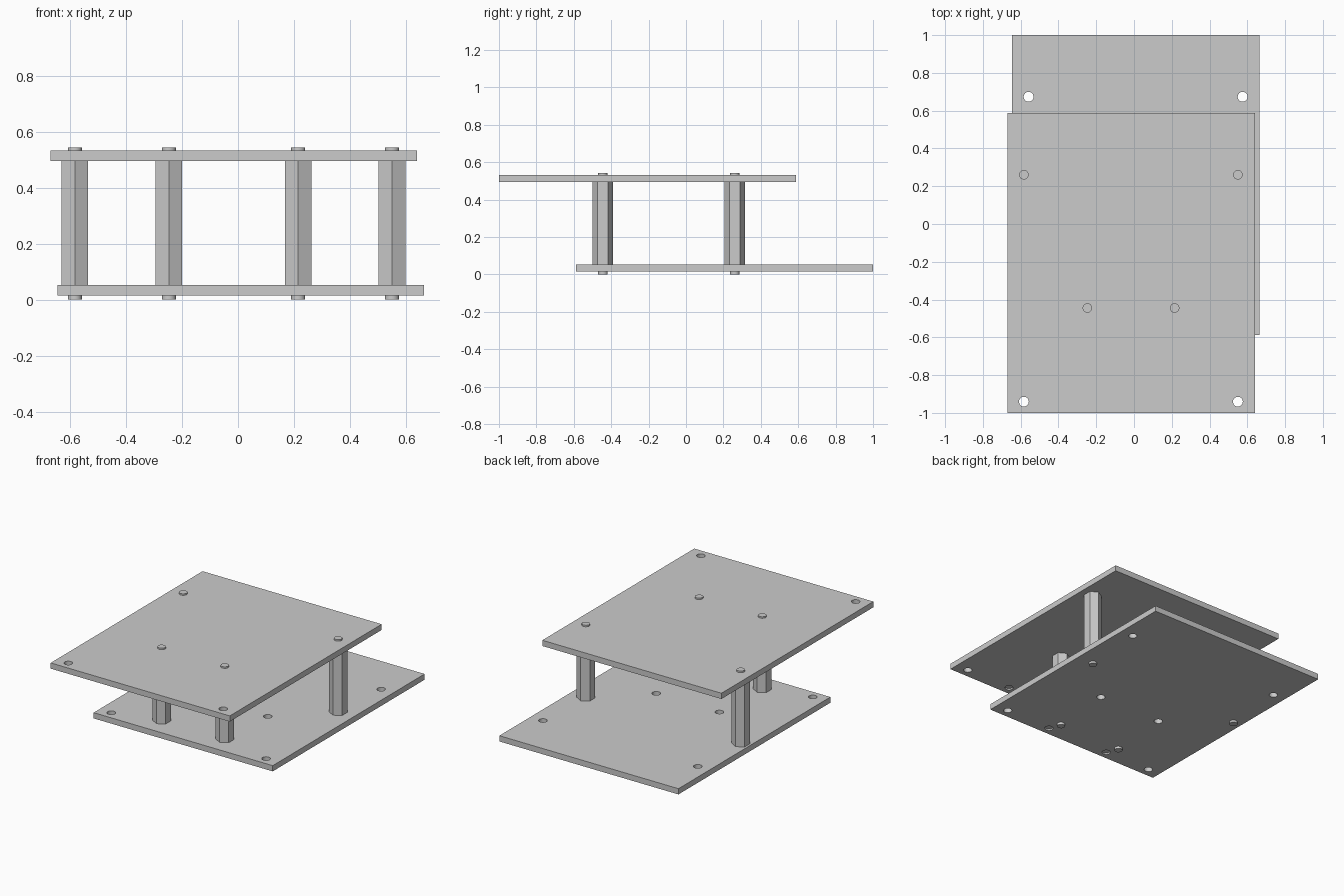
import bpy, bmesh
from math import sin, cos, tau

if "Cube" in bpy.data.objects:
    bpy.data.objects.remove(bpy.data.objects["Cube"])


def add_object(name, bm):
    mesh = bpy.data.meshes.new(name)
    bmesh.ops.recalc_face_normals(bm, faces=bm.faces)
    bm.to_mesh(mesh)
    bm.free()
    ob = bpy.data.objects.new(name, mesh)
    bpy.context.collection.objects.link(ob)
    return ob


def prism(bm, x, y, z0, z1, r, sides):
    """Upright prism with a vertex pointing along +y."""
    ring = [bm.verts.new((x + r * sin(tau * i / sides), y + r * cos(tau * i / sides), z0))
            for i in range(sides)]
    base = bm.faces.new(ring)
    bmesh.ops.translate(
        bm, vec=(0, 0, z1 - z0),
        verts=[v for v in bmesh.ops.extrude_face_region(
            bm, geom=[base], use_keep_orig=True)['geom'] if isinstance(v, bmesh.types.BMVert)])


def smooth_sides(ob):
    bpy.ops.object.select_all(action='DESELECT')
    ob.select_set(True)
    bpy.context.view_layer.objects.active = ob
    bpy.ops.object.shade_smooth_by_angle()


SIZE_X, SIZE_Y, THICK = 1.31, 1.587, 0.038
HOLE_R, PEG_R, HEX_R = 0.026, 0.025, 0.055

# Hole pattern shared by both plates, relative to the plate centre
CORNERS_FRONT = [(-0.568, -0.734), (0.565, -0.734)]
CORNERS_BACK = [(-0.568, 0.467), (0.565, 0.467)]
INNER = [(-0.232, -0.238), (0.23, -0.238)]
RECESSES = [(-0.232, -0.737), (0.23, -0.737)]


def plate(name, cx, cy, z, holes):
    bm = bmesh.new()
    bmesh.ops.create_cube(bm, size=1)
    bmesh.ops.scale(bm, vec=(SIZE_X, SIZE_Y, THICK), verts=bm.verts)
    bmesh.ops.translate(bm, vec=(cx, cy, z + THICK / 2), verts=bm.verts)
    ob = add_object(name, bm)
    # Through holes and shallow recesses on the underside
    bm = bmesh.new()
    for x, y in holes:
        prism(bm, cx + x, cy + y, z - 0.1, z + 0.1, HOLE_R, 32)
    for x, y in RECESSES:
        prism(bm, cx + x, cy + y, z - 0.1, z + 0.01, HOLE_R, 32)
    cutter = add_object(name + "_hole_cutter", bm)
    cutter.hide_render = True
    cutter.display_type = 'WIRE'
    mod = ob.modifiers.new("holes", 'BOOLEAN')
    mod.operation = 'DIFFERENCE'
    mod.solver = 'EXACT'
    mod.object = cutter
    # Bake the cut and drop the cutter
    bpy.context.view_layer.objects.active = ob
    bpy.ops.object.modifier_apply(modifier=mod.name)
    bpy.data.objects.remove(cutter)


# Plates, offset from each other front to back
TOP = (-0.015, -0.2065)
plate("top_plate", *TOP, 0.495, CORNERS_FRONT)
plate("bottom_plate", 0.01, 0.2065, 0.015, CORNERS_FRONT + CORNERS_BACK + INNER)

# Hexagonal standoffs with round studs passing through the plates
for i, (x, y) in enumerate(CORNERS_BACK + INNER, 1):
    px, py = TOP[0] + x, TOP[1] + y
    bm = bmesh.new()
    prism(bm, px, py, 0.053, 0.495, HEX_R, 6)
    add_object(f"hex_standoff_{i}", bm)
    for end, z0, z1 in (("lower", 0.0, 0.053), ("upper", 0.495, 0.543)):
        bm = bmesh.new()
        prism(bm, px, py, z0, z1, PEG_R, 32)
        smooth_sides(add_object(f"{end}_stud_{i}", bm))
